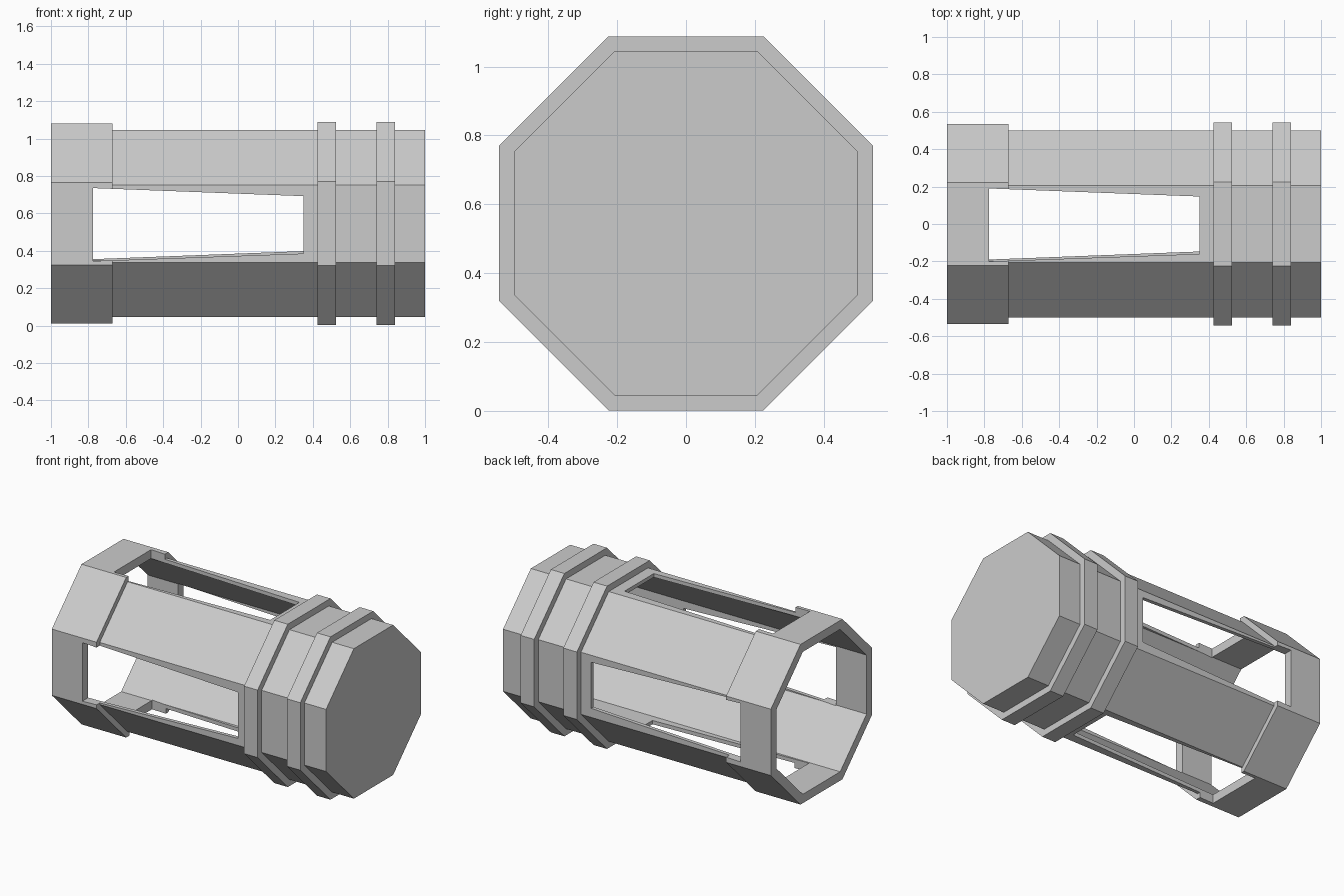
import bpy, bmesh, math
from mathutils import Matrix, Vector

if "Cube" in bpy.data.objects:
    bpy.data.objects.remove(bpy.data.objects["Cube"], do_unlink=True)

CENTRE_Z = 0.545
SIDES = 8
INNER = 0.475

grey = bpy.data.materials.new("light_grey")
grey.use_nodes = True
colour = (0.6, 0.6, 0.6, 1)
grey.diffuse_color = colour
grey.node_tree.nodes["Principled BSDF"].inputs["Base Color"].default_value = colour


def finish(name, bm):
    bmesh.ops.remove_doubles(bm, verts=bm.verts, dist=1e-5)
    bmesh.ops.recalc_face_normals(bm, faces=bm.faces)
    mesh = bpy.data.meshes.new(name)
    bm.to_mesh(mesh)
    bm.free()
    mesh.materials.append(grey)
    obj = bpy.data.objects.new(name, mesh)
    obj.location.z = CENTRE_Z
    bpy.context.collection.objects.link(obj)
    return obj


def octagonal(name, profile):
    """Sweep a closed (x, apothem) profile around the x axis in eight flats."""
    bm = bmesh.new()
    rings = []
    for i in range(SIDES):
        a = (i + 0.5) * math.tau / SIDES
        k = 1 / math.cos(math.pi / SIDES)
        rings.append([bm.verts.new((x, r * k * math.cos(a), r * k * math.sin(a)))
                      for x, r in profile if r > 0])
    n = len(rings[0])
    closed = all(r > 0 for x, r in profile)
    for i in range(SIDES):
        a, b = rings[i], rings[(i + 1) % SIDES]
        for j in range(n if closed else n - 1):
            m = (j + 1) % n
            bm.faces.new((a[j], a[m], b[m], b[j]))
    if not closed:  # flat caps where the profile meets the axis
        for j in (0, n - 1):
            bm.faces.new([ring[j] for ring in rings])
    return finish(name, bm)


# Hollow body, closed at the +x end
body = octagonal("body_shell", [(0.97, 0), (0.97, INNER), (-0.67, INNER),
                                (-0.67, 0.5), (1, 0.5), (1, 0)])

# Thicker collar around the open end
collar = octagonal("end_collar", [(-1, INNER), (-1, 0.534), (-0.67, 0.534), (-0.67, INNER)])

# Raised bands
for name, x0, x1 in (("inner_band", 0.425, 0.525), ("outer_band", 0.74, 0.84)):
    octagonal(name, [(x0, 0.49), (x0, 0.543), (x1, 0.543), (x1, 0.49)])

# Four tapered windows, turned around the axis
bm = bmesh.new()
outline = [(-0.775, -0.2), (0.35, -0.16), (0.35, 0.147), (-0.775, 0.19)]
for quarter in range(4):
    turn = Matrix.Rotation(quarter * math.pi / 2, 3, 'X')
    near, far = [[bm.verts.new(turn @ Vector((x, y, z))) for x, z in outline]
                 for y in (-0.7, -0.3)]
    bm.faces.new(near)
    bm.faces.new(far[::-1])
    for i in range(4):
        j = (i + 1) % 4
        bm.faces.new((near[i], far[i], far[j], near[j]))
cutter = finish("window_cutter", bm)
cutter.hide_render = True

for obj in (body, collar):
    mod = obj.modifiers.new("windows", 'BOOLEAN')
    mod.operation = 'DIFFERENCE'
    mod.solver = 'EXACT'
    mod.object = cutter
    bpy.context.view_layer.objects.active = obj
    bpy.ops.object.modifier_apply(modifier=mod.name)
bpy.data.objects.remove(cutter, do_unlink=True)
